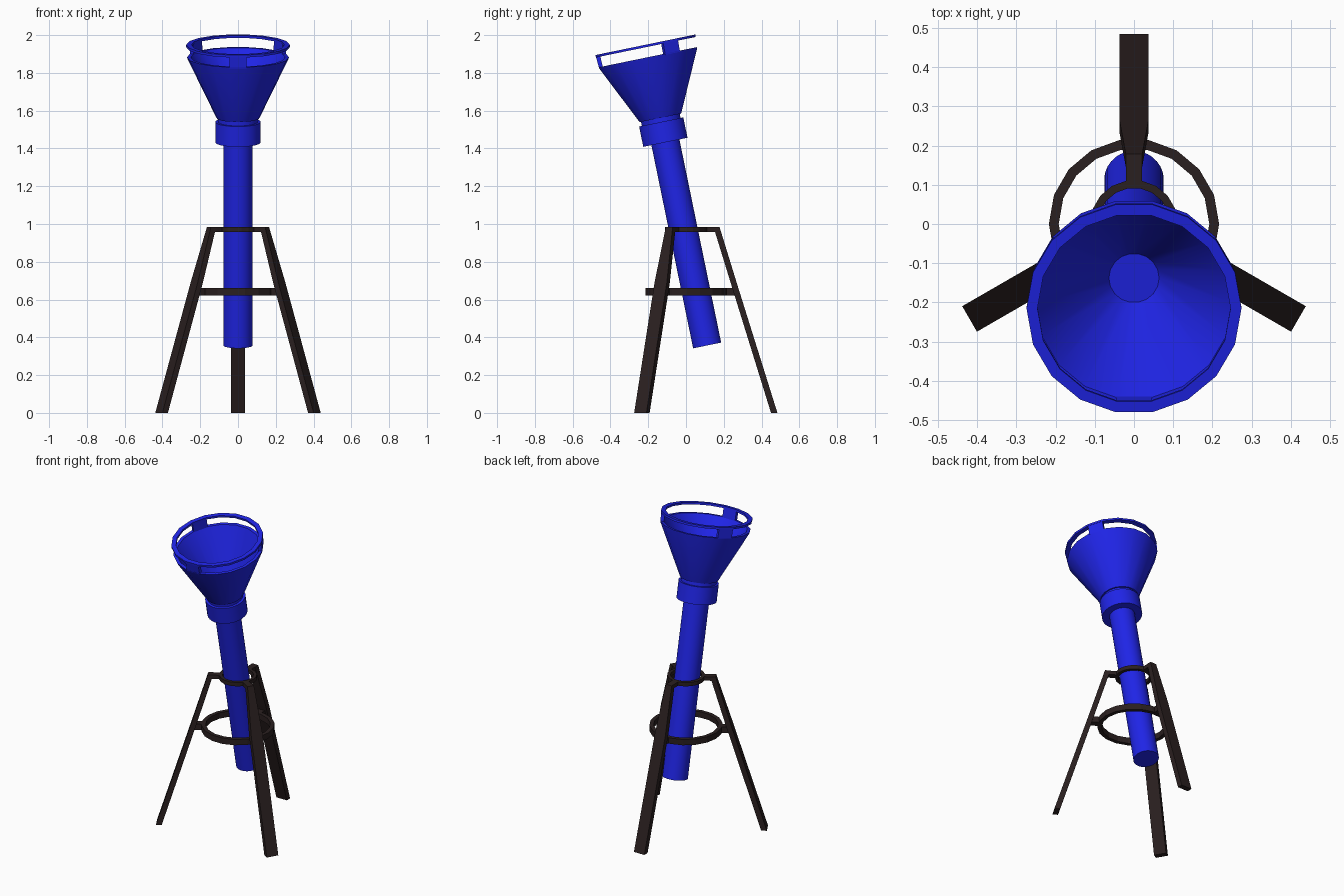
import bpy, bmesh, math
from mathutils import Matrix, Vector

if "Cube" in bpy.data.objects:
    bpy.data.objects.remove(bpy.data.objects["Cube"])

def material(name, col):
    m = bpy.data.materials.new(name)
    m.diffuse_color = (*col, 1)
    m.use_nodes = True
    m.node_tree.nodes["Principled BSDF"].inputs["Base Color"].default_value = m.diffuse_color
    return m

BLUE = material("blue_paint", (0.014, 0.018, 0.8))
DARK = material("dark_wood", (0.023, 0.014, 0.014))
TILT = Matrix.Translation((0, 0.112, 0.357)) @ Matrix.Rotation(0.2027, 4, 'X')

def finish(name, bm, mat, matrix=None, smooth=False):
    bmesh.ops.recalc_face_normals(bm, faces=bm.faces)
    me = bpy.data.meshes.new(name)
    bm.to_mesh(me)
    bm.free()
    ob = bpy.data.objects.new(name, me)
    bpy.context.collection.objects.link(ob)
    me.materials.append(mat)
    if matrix is not None:
        ob.matrix_world = matrix
    if smooth:
        bpy.ops.object.select_all(action='DESELECT')
        ob.select_set(True)
        bpy.context.view_layer.objects.active = ob
        bpy.ops.object.shade_smooth_by_angle(angle=math.radians(30))
    return ob

def lathe(name, profile, n, mat, matrix=None, smooth=False):
    """Revolve a closed (radius, z) profile; a flat side faces -y."""
    bm = bmesh.new()
    rows = []
    for r, z in profile:
        if r == 0:
            rows.append([bm.verts.new((0, 0, z))] * n)
        else:
            angs = [-math.pi / 2 + (2 * i + 1) * math.pi / n for i in range(n)]
            rows.append([bm.verts.new((r * math.cos(a), r * math.sin(a), z)) for a in angs])
    for a, b in zip(rows, rows[1:] + rows[:1]):
        for i in range(n):
            j = (i + 1) % n
            vs = list(dict.fromkeys((a[i], a[j], b[j], b[i])))
            if len(vs) > 2:
                bm.faces.new(vs)
    return finish(name, bm, mat, matrix, smooth)

def ring(name, ri, ro, z0, z1, mat, matrix=None):
    return lathe(name, [(ri, z0), (ro, z0), (ro, z1), (ri, z1)], 18, mat, matrix)

def loft(name, sections, mat, matrix):
    """Bar through sections (inner radius, outer radius, half width, z), along +y."""
    bm = bmesh.new()
    rows = [[bm.verts.new(p) for p in ((-w, a, z), (w, a, z), (w, b, z), (-w, b, z))]
            for a, b, w, z in sections]
    for p, q in zip(rows, rows[1:]):
        for i in range(4):
            bm.faces.new((p[i], p[(i + 1) % 4], q[(i + 1) % 4], q[i]))
    bm.faces.new(rows[0])
    bm.faces.new(rows[-1])
    return finish(name, bm, mat, matrix)

# Tilted tube, collar and neck
lathe("tube", [(0, 0), (0.076, 0), (0.076, 1.15), (0, 1.15)], 32, BLUE, TILT, True)
lathe("collar", [(0, 1.098), (0.12, 1.098), (0.12, 1.208), (0, 1.208)], 32, BLUE, TILT, True)
lathe("neck", [(0, 1.2), (0.105, 1.2), (0.105, 1.236), (0, 1.236)], 32, BLUE, TILT, True)

# Hollow funnel with a flat rim
lathe("funnel", [(0, 1.23), (0.114, 1.23), (0.268, 1.55), (0.27, 1.558), (0.25, 1.558),
                 (0.242, 1.545), (0.064, 1.24), (0, 1.24)], 18, BLUE, TILT, True)

# Raised hoop on three posts
ring("top_hoop", 0.246, 0.274, 1.612, 1.625, BLUE, TILT)
for k in range(3):
    turn = Matrix.Rotation(math.pi + k * math.tau / 3, 4, 'Z')
    loft(f"hoop_post_{k + 1}", [(0.244, 0.265, 0.046, 1.552), (0.246, 0.269, 0.046, 1.615)],
         BLUE, TILT @ turn)

# Stand rings
ring("upper_ring", 0.092, 0.112, 0.958, 0.983, DARK)
ring("middle_ring", 0.192, 0.217, 0.622, 0.66, DARK)

# Three splayed legs with brackets to both rings
for k in range(3):
    turn = Matrix.Rotation(k * math.tau / 3, 4, 'Z')
    loft(f"leg_{k + 1}", [(0.45, 0.484, 0.0375, 0), (0.236, 0.268, 0.0375, 0.69),
                          (0.146, 0.178, 0.021, 0.983)], DARK, turn)
    loft(f"upper_bracket_{k + 1}", [(0.1, 0.16, 0.02, 0.958), (0.1, 0.16, 0.02, 0.983)], DARK, turn)
    loft(f"middle_bracket_{k + 1}", [(0.2, 0.265, 0.022, 0.622), (0.2, 0.255, 0.022, 0.66)], DARK, turn)
